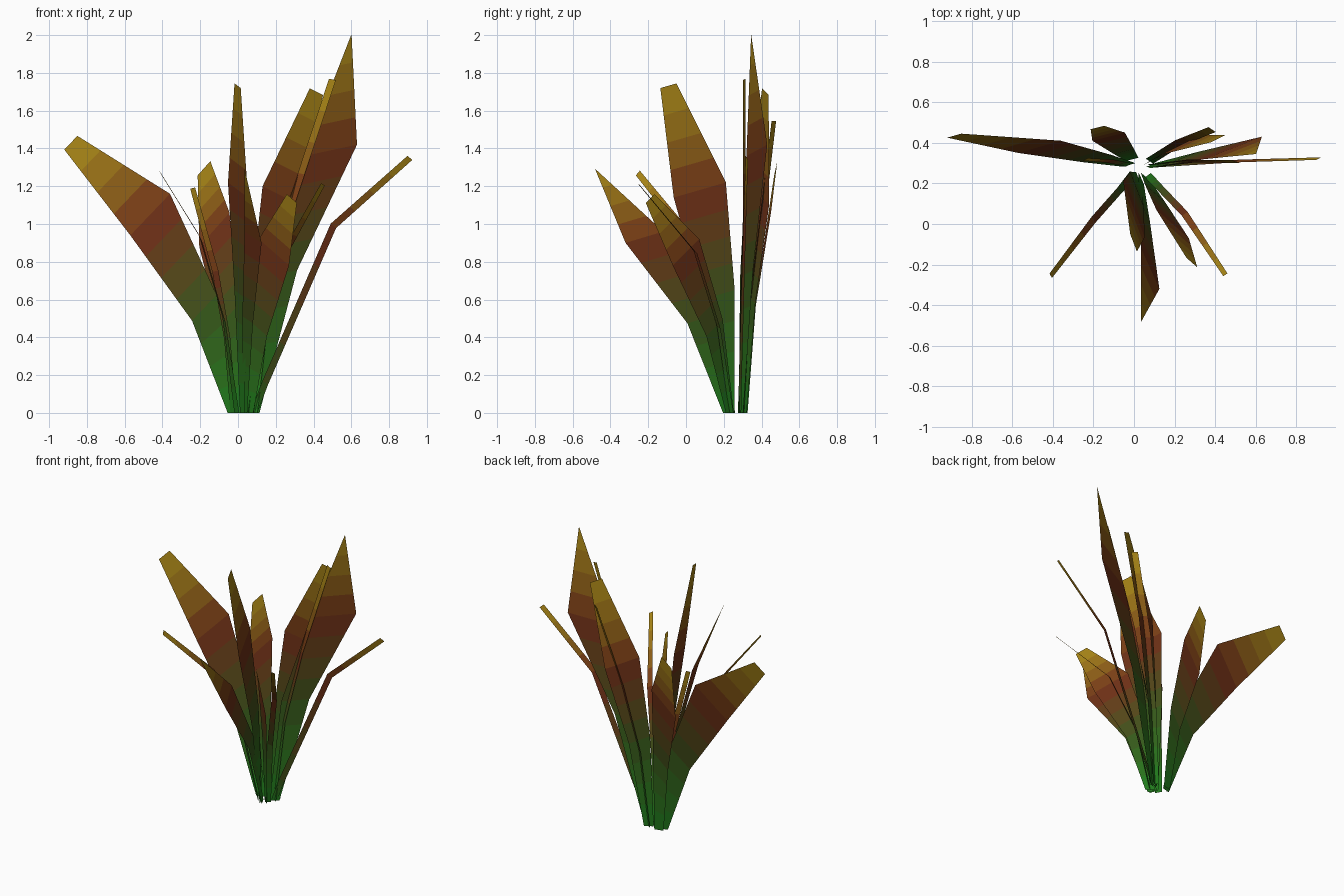
import bpy
from mathutils import Vector

if "Cube" in bpy.data.objects:
    bpy.data.objects.remove(bpy.data.objects["Cube"])

BANDS = 4  # colour bands per leaf section
# green base, dark brown-green, deep red, golden tip
RAMP = [Vector(c) for c in ((0.012, 0.21, 0.012), (0.04, 0.085, 0.01),
                            (0.17, 0.022, 0.008), (0.40, 0.25, 0.008))]
CROWN = Vector((0.03, 0.28, 0))

# shared gradient materials, base to tip
mats = []
for i in range(3 * BANDS):
    t = (i + 0.5) / BANDS
    k = int(t)
    c = RAMP[k].lerp(RAMP[k + 1], t - k)
    m = bpy.data.materials.new(f"leaf_tone_{i}")
    m.diffuse_color = (c.x, c.y, c.z, 1)
    m.use_nodes = True
    m.node_tree.nodes["Principled BSDF"].inputs["Base Color"].default_value = m.diffuse_color
    mats.append(m)


def leaf(name, mid, half, tip, taper=1.0, bend=(0.35, 0.53)):
    """Flat blade: narrow base, arched lower part, wide middle, tapered tip."""
    mid, half, tip = Vector(mid), Vector(half), Vector(tip)
    out = Vector((mid.x - CROWN.x, mid.y - CROWN.y, 0)).normalized()
    base = CROWN + out * 0.055
    side = Vector((half.x, half.y, 0))
    base_half = side.normalized() * min(0.032, half.length)
    low = base + Vector(((mid.x - base.x) * bend[0],
                         (mid.y - base.y) * bend[0], mid.z * bend[1]))
    low_half = half * 0.62 if half.length > 0.05 else half
    rows = [(base, base_half), (low, low_half), (mid, half), (tip, half * taper)]
    verts, faces = [], []
    for i in range(3 * BANDS + 1):
        k = min(i // BANDS, 2)
        t = i / BANDS - k
        c = rows[k][0].lerp(rows[k + 1][0], t)
        h = rows[k][1].lerp(rows[k + 1][1], t)
        verts += [c - h, c + h]
    for i in range(3 * BANDS):
        a = 2 * i
        faces.append((a, a + 1, a + 3, a + 2))
    me = bpy.data.meshes.new(name)
    me.from_pydata(verts, [], faces)
    for m in mats:
        me.materials.append(m)
    for i, p in enumerate(me.polygons):
        p.material_index = i
    ob = bpy.data.objects.new(name, me)
    bpy.context.collection.objects.link(ob)


# broad leaves
leaf("broad_leaf_left", (-0.465, 0.38, 1.05), (0.105, 0.03, 0.11), (-0.885, 0.435, 1.43), 0.33)
leaf("broad_leaf_right", (0.49, 0.375, 1.39), (0.14, 0.055, 0.03), (0.60, 0.345, 2.0), 0.01)
leaf("broad_leaf_back_right", (0.23, 0.39, 1.15), (0.10, 0.05, -0.05), (0.415, 0.42, 1.70), 0.35)
leaf("broad_leaf_back_left", (-0.125, 0.43, 0.97), (0.08, 0.02, 0.09), (-0.18, 0.475, 1.295), 0.42)
leaf("broad_leaf_centre", (0, 0.073, 1.18), (0.053, -0.138, -0.04), (-0.002, -0.093, 1.732), 0.31)
leaf("broad_leaf_front", (0.08, -0.22, 0.93), (0.045, -0.10, -0.03), (0.035, -0.48, 1.29), 0.01)
leaf("broad_leaf_front_right", (0.19, 0.0, 0.85), (0.08, -0.07, -0.07), (0.285, -0.19, 1.135), 0.33)

# thin blades
leaf("thin_leaf_right", (0.505, 0.31, 0.99), (0.014, 0.007, -0.012), (0.91, 0.322, 1.35), 0.9, (0.14, 0.16))
leaf("thin_leaf_back", (0.22, 0.40, 1.0), (0.018, -0.012, 0), (0.385, 0.465, 1.545))
leaf("thin_leaf_tall", (0.28, 0.31, 1.1), (0.018, -0.007, -0.004), (0.50, 0.308, 1.765))
leaf("thin_leaf_front_right", (0.25, 0.05, 0.85), (0.014, 0.010, -0.008), (0.45, -0.25, 1.21), 0.7)
leaf("thin_leaf_front_left", (-0.20, 0.02, 0.93), (0.009, -0.015, -0.018), (-0.41, -0.255, 1.27), 0.7)
leaf("thin_leaf_left", (-0.12, 0.31, 0.75), (0.016, 0.008, 0.004), (-0.24, 0.318, 1.19), 0.8)
